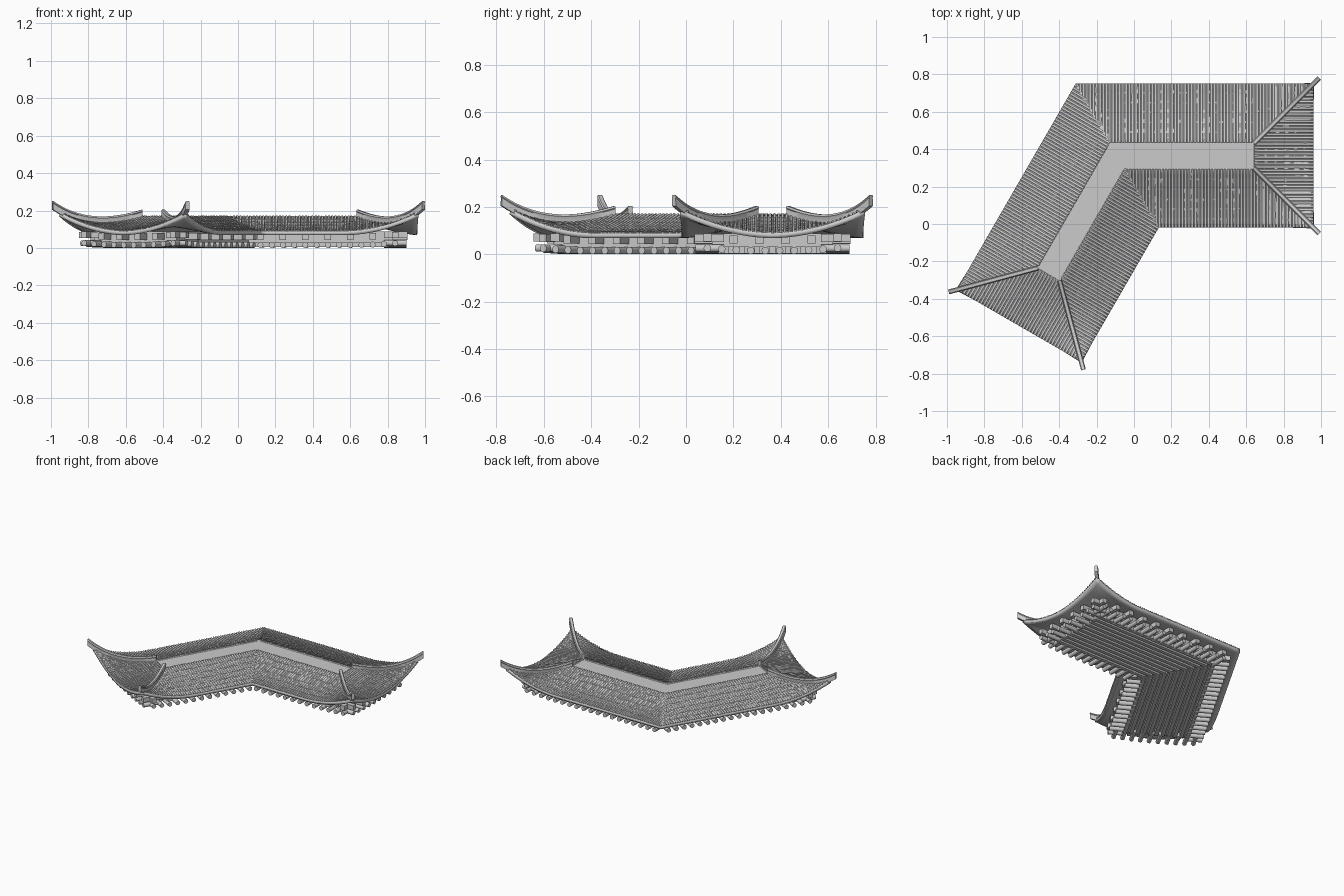
import bpy, math, random
from mathutils import Vector

if "Cube" in bpy.data.objects:
    bpy.data.objects.remove(bpy.data.objects["Cube"])
random.seed(4)

# One wing runs along +x; the other is its reflection over the 120 degree bend
YO, YI, XE, RUN = 0.75, -0.02, 0.96, 0.315
CX, CY, K = -0.09, 0.365, math.tan(math.radians(30))
C, S = math.cos(math.radians(240)), math.sin(math.radians(240))


def mitre(y):
    return CX - (y - CY) * K


def height(x, y):
    """Concave roof slope with upswept outer corners."""
    a, b = min(YO - y, y - YI), XE - x
    d, q = min(a, b), abs(a - b)
    t = d / RUN
    return (0.09 + 0.078 * max(0, t) ** 1.6
            + 0.10 * max(0, 1 - t) ** 2.5 * max(0, 1 - q / 0.40) ** 2)


def place(side, s, d):
    if side == "outer":
        return s, YO - d
    if side == "inner":
        return s, YI + d
    return XE - d, s


class Part:
    def __init__(self, name):
        self.name, self.v, self.f = name, [], []

    def loft(self, rings, closed=True, caps=True):
        o, n = len(self.v), len(rings[0])
        for r in rings:
            self.v += [tuple(p) for p in r]
        for i in range(len(rings) - 1):
            for j in range(n if closed else n - 1):
                k = (j + 1) % n
                self.f.append((o + i*n + j, o + i*n + k, o + (i+1)*n + k, o + (i+1)*n + j))
        if caps:
            self.f.append(tuple(o + j for j in reversed(range(n))))
            self.f.append(tuple(o + (len(rings)-1)*n + j for j in range(n)))

    def bar(self, p, q, w, h, sides=4):
        p, q = Vector(p), Vector(q)
        d = (q - p).normalized()
        r = d.cross(Vector((0, 0, 1))).normalized()
        u = r.cross(d)
        off = math.pi / 4 if sides == 4 else 0
        m = math.sqrt(0.5) if sides == 4 else 0.5
        angs = [off + 2*math.pi*i/sides for i in range(sides)]
        self.loft([[c + r*w*m*math.cos(a) + u*h*m*math.sin(a) for a in angs] for c in (p, q)])

    def finish(self, smooth=None, thick=0):
        # Mirror into the second wing and create the object
        n = len(self.v)
        vs = self.v + [(CX + C*(x-CX) + S*(y-CY), CY + S*(x-CX) - C*(y-CY), z) for x, y, z in self.v]
        fs = self.f + [tuple(n + i for i in reversed(f)) for f in self.f]
        me = bpy.data.meshes.new(self.name)
        me.from_pydata(vs, [], fs)
        ob = bpy.data.objects.new(self.name, me)
        bpy.context.collection.objects.link(ob)
        bpy.ops.object.select_all(action='DESELECT')
        bpy.context.view_layer.objects.active = ob
        ob.select_set(True)
        bpy.ops.object.mode_set(mode='EDIT')
        bpy.ops.mesh.select_all(action='SELECT')
        if thick:
            bpy.ops.mesh.remove_doubles(threshold=0.0005)
        bpy.ops.mesh.normals_make_consistent(inside=False)
        bpy.ops.object.mode_set(mode='OBJECT')
        if thick:
            if sum(p.normal.z for p in me.polygons) < 0:
                me.flip_normals()
            m = ob.modifiers.new("thickness", 'SOLIDIFY')
            m.thickness, m.offset = thick, -1
        if smooth:
            bpy.ops.object.shade_smooth_by_angle(angle=math.radians(smooth))
        return ob


# Roof deck: three slopes with thick eaves
deck = Part("roof_deck")
for side in ("outer", "inner", "end"):
    rows = []
    for i in range(11):
        d = RUN * i / 10
        y = place(side, 0, d)[1]
        lo, hi = (YI + d, YO - d) if side == "end" else (mitre(y), XE - d)
        row = []
        for j in range(41):
            x, yy = place(side, lo + (hi - lo) * j / 40, d)
            row.append((x, yy, height(x, yy)))
        rows.append(row)
    deck.loft(rows, closed=False, caps=False)
deck.finish(40, 0.022)

# Tile ribs: rows of overlapping half-round tiles clipped at hips and valley
tiles = Part("roof_tiles")
PITCH, R = 0.0175, 0.006


def rib(side, s, d0, d1):
    n = max(1, round((d1 - d0) / 0.05))
    for i in range(n):
        lift = random.uniform(0, 0.002)
        rings = []
        for d, up in ((d0 + (d1-d0)*i/n, 0.002), (d0 + (d1-d0)*(i+1)/n, 0)):
            ring = []
            for k in range(5):
                a = math.pi * k / 4
                x, y = place(side, s + R * math.cos(a), d)
                cx, cy = place(side, s, d)
                ring.append((x, y, height(cx, cy) - 0.002 + up + lift + R * math.sin(a)))
            rings.append(ring)
        tiles.loft(rings)


for side, start in (("outer", mitre(YO)), ("inner", mitre(CY + 0.075 - 0.15))):
    s = start + PITCH / 2
    while s < XE - 0.006:
        ymin = CY - (s - CX) / K
        lo, hi = 0, min(RUN, XE - s)
        if side == "outer":
            hi = min(hi, YO - ymin)
        else:
            lo = max(0, ymin - YI)
        if hi - lo > 0.006:
            rib(side, s, lo, hi)
        s += PITCH
s = YI + PITCH / 2
while s < YO - 0.006:
    hi = min(RUN, s - YI, YO - s)
    if hi > 0.006:
        rib("end", s, 0, hi)
    s += PITCH
tiles.finish(50)

# Flat ridge strip, just below the tile tops
strip = Part("ridge_strip")
ya, yb = YI + RUN - 0.01, YO - RUN + 0.01
foot = [(mitre(ya), ya), (XE - RUN + 0.01, ya), (XE - RUN + 0.01, yb), (mitre(yb), yb)]
strip.loft([[(x, y, z) for x, y in foot] for z in (0.145, 0.162)])
strip.finish()

# Upswept hip ridges
hips = Part("hip_ridges")
profile = [(-0.012, -0.012), (0.012, -0.012), (0.010, 0.022), (0.013, 0.027),
           (0.008, 0.035), (-0.008, 0.035), (-0.013, 0.027), (-0.010, 0.022)]
for sy in (1, -1):
    rings = []
    for i in range(19):
        d = RUN + 0.004 - (RUN + 0.035) * i / 18
        x, y = XE - d, (YO - d if sy > 0 else YI + d)
        z = height(x, y)
        rings.append([(x + a*0.707, y - sy*a*0.707, z + b) for a, b in profile])
    hips.loft(rings)
hips.finish(35)

# Eave rafters: round lower ones and square upper blocks
low, up = Part("round_rafters"), Part("square_rafters")


def rafters(part, pitch, d0, d1, z, w, h, sides):
    for side, a, b in (("outer", -0.22, 0.84), ("inner", 0.12, 0.84), ("end", 0.09, 0.64)):
        n = round((b - a) / pitch)
        for i in range(n + 1):
            s = a + (b - a) * i / n
            near = min(s - YI, YO - s) if side == "end" else XE - s
            zz = z + 0.022 * max(0, 1 - near / 0.35) ** 2
            part.bar((*place(side, s, d0), zz), (*place(side, s, d1), zz), w, h, sides)


rafters(low, 0.06, 0.06, 0.18, 0.016, 0.032, 0.032, 10)
rafters(up, 0.12, 0.055, 0.18, 0.06, 0.034, 0.034, 4)
low.finish(40)
up.finish()

# Wall-plate body under the roof
body = Part("wall_plate")
i = 0.13
foot = [(mitre(YI+i), YI+i), (XE-i, YI+i), (XE-i, YO-i), (mitre(YO-i), YO-i)]
body.loft([[(x, y, z) for x, y in foot] for z in (0.03, 0.088)])
body.finish()

# Ceiling battens running along each wing
battens = Part("ceiling_battens")
for k in range(11):
    y = YI + 0.17 + (YO - YI - 0.34) * k / 10
    battens.bar((mitre(y), y, 0.02), (XE - 0.16, y, 0.02), 0.026, 0.032)
battens.finish()
